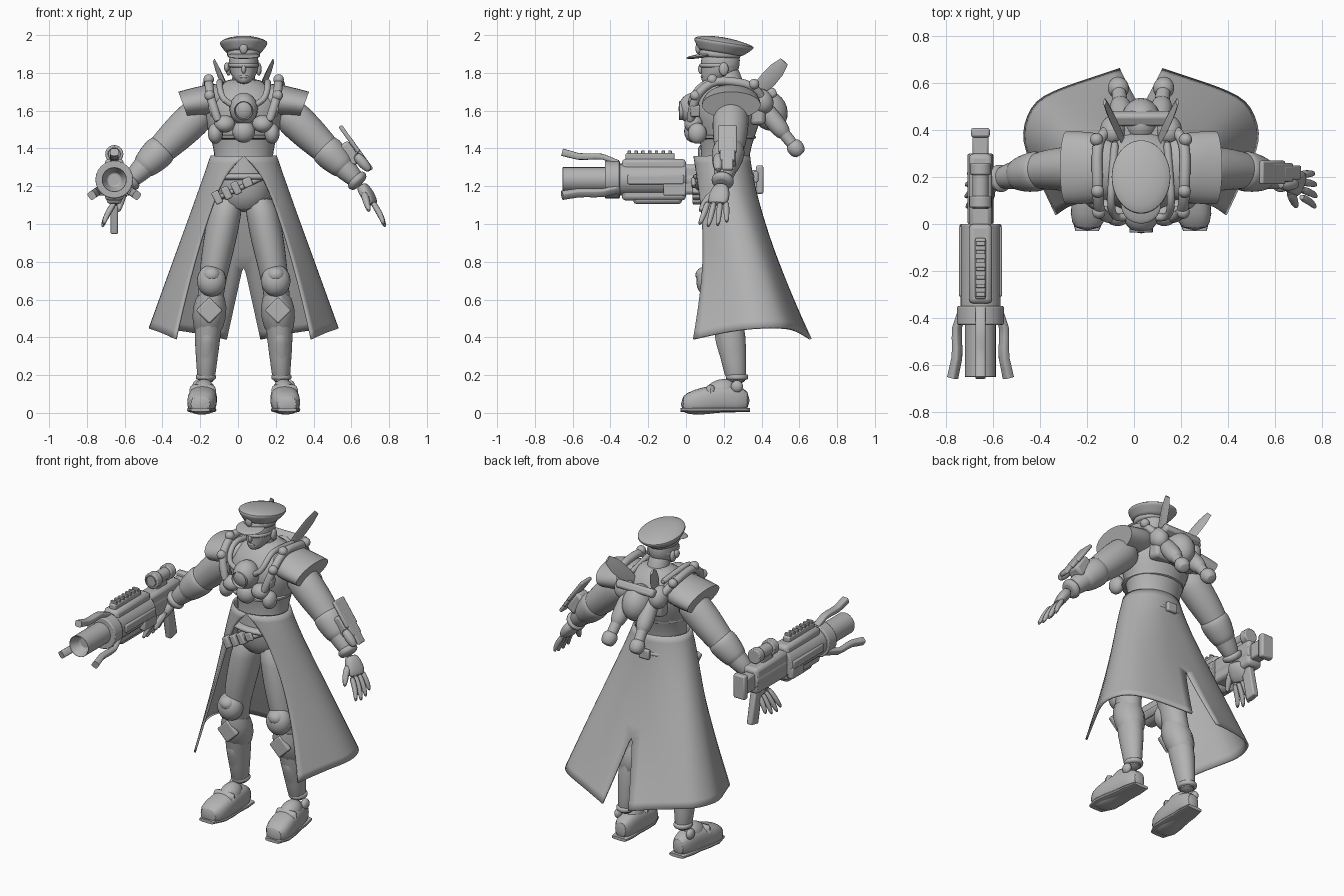
import bpy, bmesh, math
from mathutils import Vector, Matrix

old = bpy.data.objects.get("Cube")
if old:
    bpy.data.objects.remove(old, do_unlink=True)

SHADE = (.45, .45, .45, 1)
grey = bpy.data.materials.new("plain_grey")
grey.use_nodes = True
grey.diffuse_color = SHADE
grey.node_tree.nodes["Principled BSDF"].inputs["Base Color"].default_value = SHADE

X, Y, Z = Vector((1, 0, 0)), Vector((0, 1, 0)), Vector((0, 0, 1))
CENTRE = X * .03  # the body stands a little towards its left


def finish(name, bm, pair=False, smooth=0, bevel=0):
    """Turn a bmesh into an object; a pair is mirrored across the body."""
    bmesh.ops.recalc_face_normals(bm, faces=bm.faces)
    mesh = bpy.data.meshes.new(name)
    bm.to_mesh(mesh)
    bm.free()
    mesh.materials.append(grey)
    obj = bpy.data.objects.new(name, mesh)
    obj.location = CENTRE
    bpy.context.collection.objects.link(obj)
    if pair:
        mirror = obj.modifiers.new("mirror", "MIRROR")
        mirror.use_mirror_merge = False
    if bevel:
        rounding = obj.modifiers.new("bevel", "BEVEL")
        rounding.width, rounding.segments = bevel, 2
    if smooth:
        subdivision = obj.modifiers.new("smooth", "SUBSURF")
        subdivision.levels = subdivision.render_levels = smooth
        subdivision.boundary_smooth = "PRESERVE_CORNERS"
    bpy.ops.object.select_all(action="DESELECT")
    obj.select_set(True)
    bpy.context.view_layer.objects.active = obj
    bpy.ops.object.shade_smooth_by_angle(angle=math.radians(40))
    return obj


def along(path, fraction):
    """Return the point at a fraction of the length of a polyline."""
    lengths = [(b - a).length for a, b in zip(path, path[1:])]
    left = fraction * sum(lengths)
    for start, end, length in zip(path, path[1:], lengths):
        if left <= length:
            return start.lerp(end, left / length)
        left -= length
    return path[-1].copy()


def limb(name, path, widths, ratio=(1, 1), ref=Z, axis=None, lean=Vector(), sides=16, square=1,
         pair=False, smooth=1):
    """Skin evenly spaced elliptical rings along a path; ratio is depth to width at both ends."""
    bm = bmesh.new()
    path = [Vector(p) for p in path]
    last = len(widths) - 1
    spine = [along(path, i / last) for i in range(last + 1)]
    rings = []
    for i, (centre, width) in enumerate(zip(spine, widths)):
        ahead = axis or (spine[min(i + 1, last)] - spine[max(i - 1, 0)]).normalized()
        across = ahead.cross(ref).normalized()
        up = across.cross(ahead)
        depth = width * (ratio[0] + (ratio[1] - ratio[0]) * i / last)
        ring = []
        for k in range(sides):
            angle = math.tau * k / sides
            c, s = math.cos(angle), math.sin(angle)
            offset = (across * width * math.copysign(abs(c) ** square, c)
                      + up * depth * math.copysign(abs(s) ** square, s))
            ring.append(bm.verts.new(centre + offset + Z * lean.dot(offset)))
        rings.append(ring)
    for a, b in zip(rings, rings[1:]):
        for k in range(sides):
            bm.faces.new((a[k - 1], a[k], b[k], b[k - 1]))
    bm.faces.new(rings[0])
    bm.faces.new(rings[-1])
    return finish(name, bm, pair, smooth)


def stack(name, path, widths, depth, **options):
    """Stack level rings, for upright parts."""
    return limb(name, path, widths, (depth, depth), ref=Y, axis=Z, **options)


def band(name, centre, width, depth, height, **options):
    """A rounded belt or cuff round an upright part."""
    half = Z * height / 2
    middle = Vector(centre)
    rim = width * .95
    return stack(name, (middle - half, middle + half), [rim, width, width, rim], depth, **options)


def ball(name, centre, radii, turn=0, pair=False):
    bm = bmesh.new()
    bmesh.ops.create_uvsphere(bm, u_segments=20, v_segments=12, radius=1)
    bm.transform(Matrix.Translation(centre) @ Matrix.Rotation(turn, 4, "X") @ Matrix.Diagonal((*radii, 1)))
    return finish(name, bm, pair)


def box(name, centre, size, tilt=0, turn=0, bevel=.008, pair=False):
    bm = bmesh.new()
    bmesh.ops.create_cube(bm, size=1)
    spin = Matrix.Rotation(tilt, 4, "Y") @ Matrix.Rotation(turn, 4, "X")
    bm.transform(Matrix.Translation(centre) @ spin @ Matrix.Diagonal((*size, 1)))
    return finish(name, bm, pair, bevel=bevel)


def rod(name, start, length, radius, hollow=False):
    """A cylinder running backwards from its start, with an optional bore."""
    bm = bmesh.new()
    bmesh.ops.create_cone(bm, cap_ends=True, segments=24, radius1=radius, radius2=radius, depth=length)
    bm.transform(Matrix.Translation(start + Y * length / 2) @ Matrix.Rotation(math.pi / 2, 4, "X"))
    bm.normal_update()
    if hollow:
        mouth = min(bm.faces, key=lambda face: face.calc_center_median().y)
        bmesh.ops.inset_region(bm, faces=[mouth], thickness=radius * .45)
        bmesh.ops.translate(bm, verts=mouth.verts, vec=Y * radius)
    return finish(name, bm, bevel=.006)


# Joints of the left side; pairs are mirrored from these
SHOULDER, ELBOW, WRIST = Vector((.2, .24, 1.62)), Vector((.44, .23, 1.39)), Vector((.62, .19, 1.21))
KNUCKLES = Vector((.69, .165, 1.1))
HIP, KNEE, CALF, ANKLE = Vector((.08, .2, 1.16)), Vector((.17, .18, .68)), Vector((.19, .23, .45)), Vector((.2, .27, .14))
CHEST = Vector((0, .04, 1.6))
WAIST = Vector((0, .2, 1.25))
FACE = Vector((0, .08, 1.82))

# Torso, neck and head
stack("torso", [(0, .2, 1.06), WAIST, (0, .24, 1.78)], [.11, .15, .165, .155, .165, .2, .225, .2, .08], .83)
stack("neck", [(0, .25, 1.68), (0, .21, 1.85)], [.08, .06, .06], 1.1)
stack("head", [(0, .12, 1.74), (0, .18, 1.8), (0, .185, 1.93)], [.025, .055, .075, .08, .08, .06], 1.32)
ball("nose", FACE, (.012, .016, .025))
ball("mouth", FACE + Y * .01 - Z * .04, (.025, .012, .01))
band("eye_visor", (0, .175, 1.84), .083, 1.3, .03)
ball("ears", (.08, .2, 1.82), (.015, .025, .035), pair=True)
ball("earpiece", (-.09, .18, 1.83), (.015, .025, .025))

# Peaked cap
band("cap_band", (0, .18, 1.9), .09, 1.25, .05, lean=Y * -.05)
stack("cap_crown", [(0, .18, 1.9), (0, .205, 1.965), (0, .19, 1.99)], [.09, .1, .112, .123, .132, .1, .04], 1.25,
      lean=Y * -.16, sides=24)
ball("cap_peak", (0, .08, 1.89), (.085, .08, .011), turn=.15)
ball("cap_badge", (0, .065, 1.93), (.022, .015, .03))

# Long coat: an oval waist blends into a flared squarish hem, split at front and back
HEM = [Vector(p) for p in ((.36, .04, 0), (.51, .36, 0), (.47, .51, 0), (.36, .57, 0), (.09, .66, 0))]
bm = bmesh.new()
rows, columns = 12, 12
for side in (-1, 1):
    grid = []
    for r in range(rows + 1):
        t = r / rows
        line = []
        for c in range(columns + 1):
            k = c / columns
            turn = math.pi * (k - .5)
            waist = Vector((.172 * math.cos(turn), .19 + .145 * math.sin(turn), 1.36))
            hem = along(HEM, k) + Z * (.39 + .06 * math.sin(math.pi * k))
            point = waist.lerp(hem, t)
            sweep = max(0, t * 2.4 - 1.4) if c == columns else t ** min(1, .6 + k)
            point.x = side * (waist.x + (hem.x - waist.x) * sweep)
            point.y = (waist.y + (hem.y - waist.y) * t ** (1 + .4 * k)
                       + .05 * (1 - k) * math.sin(math.pi * t))
            line.append(bm.verts.new(point))
        grid.append(line)
    for a, b in zip(grid, grid[1:]):
        for k in range(columns):
            bm.faces.new((a[k], a[k + 1], b[k + 1], b[k]))
bmesh.ops.remove_doubles(bm, verts=bm.verts, dist=.001)
coat = finish("coat_skirt", bm, smooth=1)
cloth = coat.modifiers.new("cloth", "SOLIDIFY")
cloth.thickness, cloth.offset = .012, 0

# Belts and pouches
band("waist_belt", WAIST, .212, .79, .04)
band("hip_belt", WAIST - Z * .05, .172, .9, .04, lean=X * .45)
for k in range(3):
    box("belt_pouch", (k * .05 - .14, .06, 1.14 + k * .025), (.04, .05, .07), tilt=-.45)
box("belt_buckle", (.02, .04, 1.22), (.05, .02, .05), tilt=-.4)
box("back_buckle", WAIST + Y * .17, (.07, .025, .06))

# Chest device and harness
ball("chest_core", CHEST + Z * .01, (.075, .08, .085))
rod("chest_lens", CHEST - Y * .08, .04, .05, hollow=True)
ball("core_base", CHEST - Z * .11, (.06, .05, .06))
band("chest_strap", (0, .2, 1.46), .188, .93, .03)
ball("chest_pods", CHEST + X * .1 - Z * .07, (.055, .05, .045), turn=.4, pair=True)
ball("rib_pods", (.15, .06, 1.48), (.04, .05, .055), pair=True)
box("harness_clips", (.16, .05, 1.6), (.045, .05, .06), tilt=.2, pair=True)

# Hoses over the shoulders
front, crest, back = Vector((.18, .05, 1.68)), Vector((.185, .14, 1.765)), Vector((.19, .36, 1.74))
tank = Vector((0, .44, 1.6))
limb("shoulder_hoses", [(.13, .02, 1.53), front, crest, back, tank + X * .1], [.025] * 10,
     ref=X, sides=10, pair=True)
limb("inner_hoses", [CHEST, (.12, .02, 1.66), (.13, .1, 1.76), (.11, .36, 1.72)], [.018] * 10,
     ref=X, sides=10, pair=True)
for joint in (front, crest, back):
    ball("hose_joints", joint, [.028] * 3, pair=True)

# Backpack with fins and thrusters
ball("air_tank", tank, (.085, .095, .11), turn=.5)
box("backpack_frame", tank - Y * .06, (.3, .08, .15), bevel=.02)
box("backpack_bar", tank + Vector((0, .01, .09)), (.26, .06, .05), turn=.5, bevel=.015)
ball("backpack_pods", (.12, .4, 1.65), (.055, .06, .07), turn=.6, pair=True)
limb("back_fins", [(.08, .36, 1.68), (.155, .52, 1.86)], [.03, .042, .045, .042, .025], (.4, .3),
     ref=X, sides=4, pair=True, smooth=0)
inlet, nozzle = Vector((.075, .39, 1.64)), Vector((.1, .61, 1.365))
limb("thrusters", [inlet, inlet.lerp(nozzle, .65)], [.035, .05, .05, .05, .035], ref=X, pair=True)
limb("thruster_necks", [inlet, nozzle], [.033] * 3, ref=X, pair=True)
limb("thruster_nozzles", [inlet.lerp(nozzle, .75), nozzle], [.035, .048, .045, .03], ref=X, pair=True)

# Shoulders, arms and hands
limb("shoulder_capes", [(.08, .24, 1.68), (.2, .24, 1.65), (.32, .24, 1.63)], [.09, .125, .145, .152, .155, .155],
     (.65, .48), axis=Vector((.94, 0, -.35)), sides=28, pair=True, smooth=0)
limb("arms", [SHOULDER, ELBOW, WRIST], [.09, .1, .095, .085, .07, .06, .042], pair=True)
limb("elbow_cuffs", [SHOULDER.lerp(ELBOW, .88), ELBOW.lerp(WRIST, .6)], [.08, .09, .085, .075, .06], pair=True)
limb("wrist_cuffs", [ELBOW.lerp(WRIST, .8), WRIST], [.05, .062, .06, .045], pair=True)
limb("palms", [WRIST, KNUCKLES], [.035, .052, .06, .05], (.8, .35), square=.8, pair=True)
for f, reach in enumerate((.9, 1, .96, .8)):
    spread = Y * (f - 1.5) * .032
    root = KNUCKLES + spread
    tip = root + (spread * .6 + Vector((.06, -.025, -.12))) * reach
    limb("fingers", [root - X * .01 + Z * .02, root.lerp(tip, .5) + X * .01, tip], [.016, .018, .016, .01],
         sides=8, pair=True)
limb("thumbs", [(.635, .15, 1.17), (.65, .1, 1.12), (.665, .07, 1.06)], [.024, .022, .012], sides=8, pair=True)

# Gadget on the left forearm
mount = Vector((.56, .22, 1.37))
box("forearm_mount", mount, (.07, .09, .13), tilt=-.62, bevel=.015)
for k in range(3):
    box("forearm_blade", mount + Vector((k * .04, 0, .08 - k * .055)), (.022, .1 - k * .02, .17 - k * .02), tilt=-.62)
limb("forearm_barrel", [mount + X * .03 - Y * .05, (.67, .17, 1.28)], [.02, .028, .028, .015])

# Legs, armour and boots
stack("legs", [HIP, KNEE, CALF, ANKLE], [.085, .09, .09, .08, .07, .07, .072, .055, .047], 1.18, pair=True)
ball("knee_pads", KNEE + Vector((0, -.055, .02)), (.078, .07, .085), turn=-.15, pair=True)
ball("knee_ridges", KNEE + Vector((0, -.075, .05)), (.05, .055, .045), pair=True)
shin = KNEE.lerp(CALF, .3)
stack("shin_guards", [CALF - Z * .05, shin], [.05, .078, .088, .088, .075], 1.12,
      lean=Y * -.2, sides=10, pair=True, smooth=0)
box("shin_plates", KNEE.lerp(CALF, .6) - Y * .09, (.1, .03, .1), tilt=math.pi / 4, pair=True)
stack("greaves", [ANKLE + Z * .06, CALF - Y * .03], [.048, .053, .055, .05], 1.2, pair=True)
band("ankle_cuffs", ANKLE + Z * .05, .055, 1.1, .035, pair=True)
ball("ankle_joints", ANKLE + X * .05, (.022, .032, .032), pair=True)
limb("boots", [(.2, .34, .065), (.21, .2, .08), (.23, -.03, .045)], [.04, .062, .07, .078, .08, .06],
     (1.3, .75), axis=-Y, square=.75, pair=True)
limb("boot_soles", [(.2, .34, .016), (.23, -.03, .016)], [.05, .062, .064, .074, .076, .05],
     (.2, .2), axis=-Y, square=.6, pair=True, smooth=0)
ball("boot_insteps", (.21, .18, .11), (.06, .09, .065), turn=.4, pair=True)
box("boot_straps", (.217, .13, .1), (.14, .05, .1), bevel=.03, pair=True)

# Heavy gun beside the right hand: barrel, casing and prongs share one axis
GUN = Vector((-.685, 0, 1.235))
rod("gun_barrel", GUN - Y * .656, .25, .066, hollow=True)
rod("gun_collar", GUN - Y * .43, .08, .1)
rod("gun_casing", GUN - Y * .36, .36, .085)
rod("gun_core", GUN, .3, .055)
box("gun_body", GUN - Y * .17, (.1, .34, .22), bevel=.02)
box("gun_under_body", GUN - Y * .15 - Z * .1, (.08, .26, .06), bevel=.02)
box("gun_receiver", GUN + Y * .14, (.1, .32, .16), bevel=.02)
box("gun_stock", GUN + Y * .35, (.07, .12, .1), bevel=.01)
box("gun_butt", GUN + Y * .39, (.08, .04, .15), bevel=.01)
box("gun_grip", GUN + Y * .25 - Z * .17, (.04, .07, .23), turn=.2)
for word, side in (("left", 1), ("right", -1)):
    box(word + "_gun_rail", GUN + X * side * .08 - Y * .16, (.025, .3, .05))
    box(word + "_gun_cover", GUN + Vector((side * .07, -.06, -.05)), (.04, .12, .07))
box("gun_top_rail", GUN + Vector((0, -.19, .12)), (.045, .26, .04))
for k in range(7):
    box("gun_rail_tooth", GUN + Vector((0, k * .036 - .3, .143)), (.04, .018, .022), bevel=.003)
for angle in (0, 125, -125):
    out = Matrix.Rotation(math.radians(angle), 3, "Y") @ Z
    limb("gun_prong", [GUN + out * .09 - Y * .36, GUN + out * .125 - Y * .45, GUN + out * .12 - Y * .56,
                       GUN + out * .145 - Y * .656], [.022] * 8, (.6, .9), ref=out, square=.5, smooth=0)
rod("gun_scope", GUN + Vector((0, .06, .135)), .2, .035, hollow=True)
rod("scope_ring", GUN + Vector((0, .07, .135)), .05, .048)
rod("scope_eyepiece", GUN + Vector((0, .21, .135)), .05, .045)
box("scope_mount", GUN + Vector((0, .15, .09)), (.05, .1, .06))
